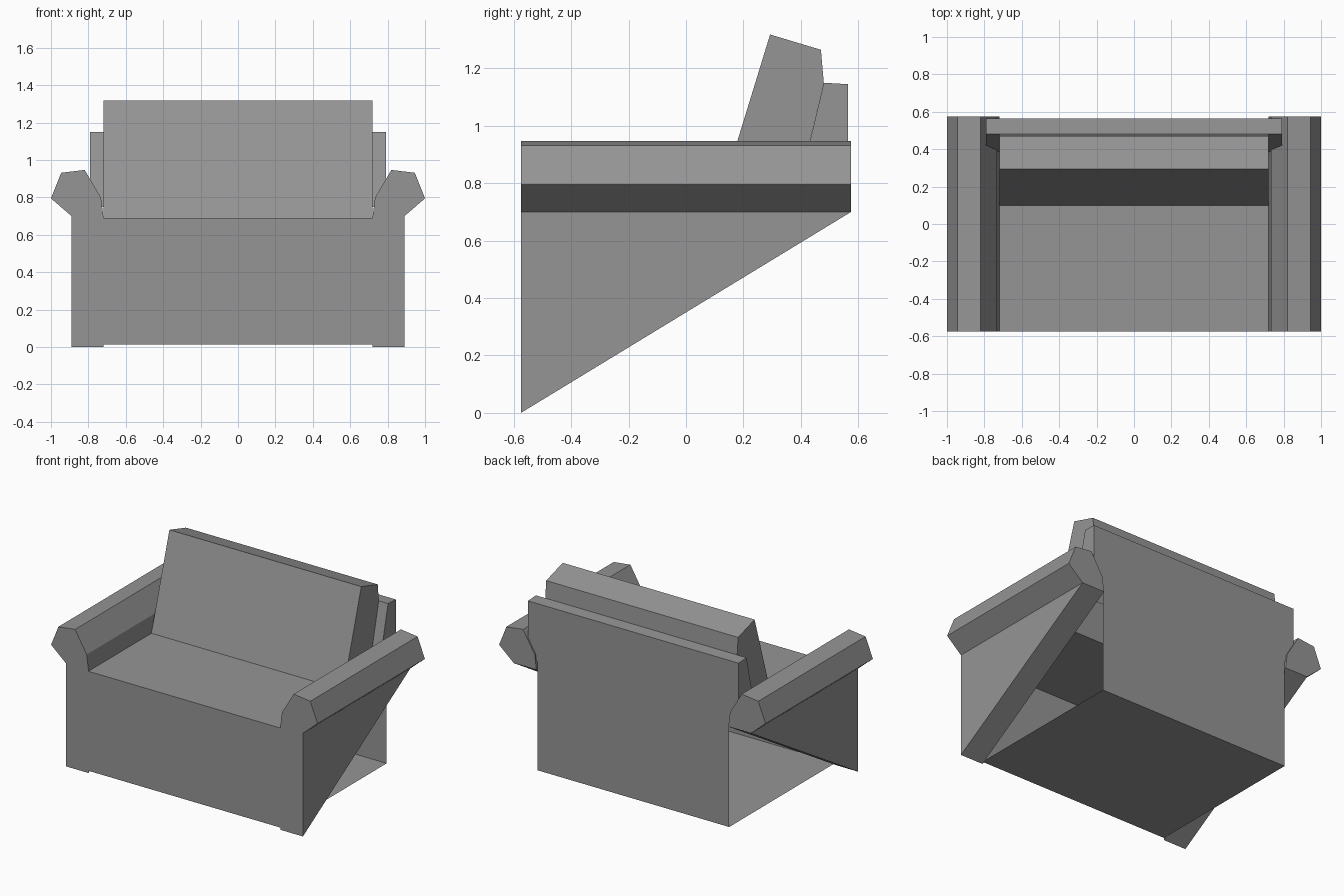
import bpy
import bmesh

cube = bpy.data.objects.get("Cube")
if cube:
    bpy.data.objects.remove(cube, do_unlink=True)

GREY = (0.3, 0.3, 0.3, 1.0)
fabric = bpy.data.materials.new("grey_fabric")
fabric.use_nodes = True
fabric.diffuse_color = GREY
fabric.node_tree.nodes["Principled BSDF"].inputs["Base Color"].default_value = GREY


def finish(name, bm):
    mesh = bpy.data.meshes.new(name)
    bm.to_mesh(mesh)
    bm.free()
    mesh.materials.append(fabric)
    obj = bpy.data.objects.new(name, mesh)
    bpy.context.collection.objects.link(obj)
    return obj


def sheet(bm, path, half_width):
    """Sweep a (y, z) path across x as an open sheet; returns its two edge rows."""
    rows = [[bm.verts.new((side * half_width, y, z)) for y, z in path]
            for side in (-1, 1)]
    left, right = rows
    for i in range(len(path) - 1):
        bm.faces.new((left[i], right[i], right[i + 1], left[i + 1]))
    return rows


BACK, FRONT, SEAT_Z, JOIN_Z = 0.565, -0.575, 0.69, 0.75
INNER, PANEL = 0.72, 0.79

# Body and back cushion: one upholstered sheet, open at the sides under the arms
bm = bmesh.new()
path = [(BACK, JOIN_Z), (BACK, 0.015), (FRONT, 0.015), (FRONT, SEAT_Z),
        (0.1, SEAT_Z), (0.293, 1.318), (0.47, 1.265), (0.48, 1.15)]
row_a, row_b = sheet(bm, path, INNER)
# cushion side cheeks
for row, flip in ((row_a, True), (row_b, False)):
    low = bm.verts.new((row[0].co.x, 0.37, SEAT_Z))
    ring = row[4:] + [low]
    bm.faces.new(ring if flip else ring[::-1])
finish("seat_and_back_cushion", bm)

# Wider panel behind the cushion
bm = bmesh.new()
path = [(0.385, JOIN_Z), (0.48, 1.15), (BACK, 1.145), (BACK, JOIN_Z)]
row_a, row_b = sheet(bm, path, PANEL)
bm.faces.new(row_a)
bm.faces.new(row_b[::-1])
finish("back_panel", bm)

# Arms: rolled top running the full depth, lower side tapering to the back
ARM_Z = 0.70
profile = [(INNER, 0), (0.89, 0), (0.89, ARM_Z), (1.0, 0.795), (0.945, 0.932),
           (0.82, 0.947), (0.733, 0.80), (INNER, ARM_Z)]
for name, side in (("left_arm", 1), ("right_arm", -1)):
    bm = bmesh.new()
    front = [bm.verts.new((side * x, -0.575, z)) for x, z in profile]
    rear = [bm.verts.new((side * x, 0.575, max(z, ARM_Z))) for x, z in profile]
    for i in range(len(profile)):
        j = (i + 1) % len(profile)
        bm.faces.new((front[i], front[j], rear[j], rear[i]))
    bm.faces.new(front)
    bm.faces.new(rear[2:])
    bmesh.ops.remove_doubles(bm, verts=bm.verts[:], dist=0.0005)
    bmesh.ops.recalc_face_normals(bm, faces=bm.faces[:])
    finish(name, bm)
